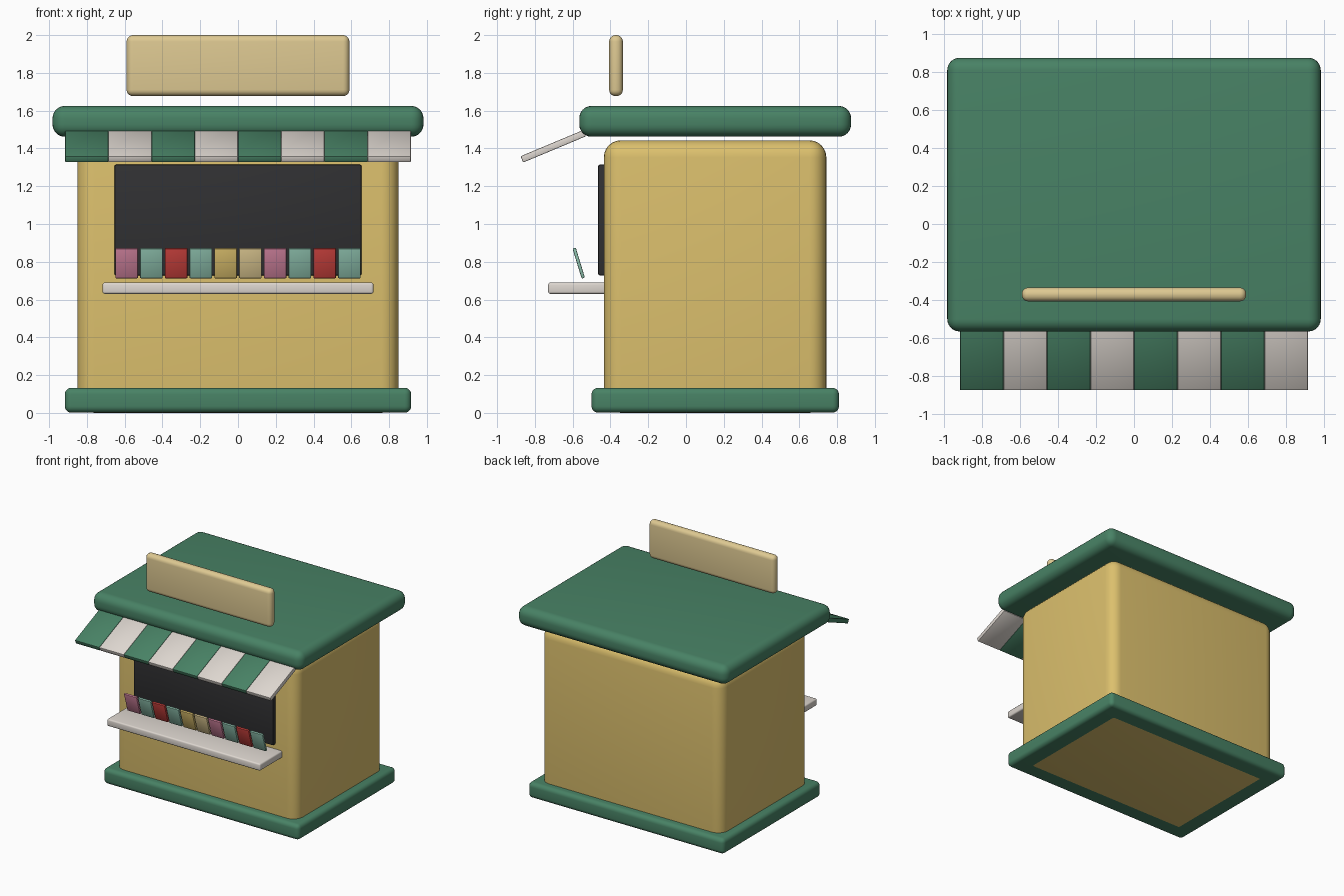
import bpy, bmesh, math
from mathutils import Matrix, Vector

if "Cube" in bpy.data.objects:
    bpy.data.objects.remove(bpy.data.objects["Cube"])


def srgb(r, g, b):
    def lin(c):
        c /= 255
        return c / 12.92 if c <= 0.04045 else ((c + 0.055) / 1.055) ** 2.4
    return (lin(r), lin(g), lin(b), 1)


def material(name, r, g, b):
    m = bpy.data.materials.new(name)
    m.diffuse_color = srgb(r, g, b)
    m.use_nodes = True
    m.node_tree.nodes["Principled BSDF"].inputs["Base Color"].default_value = m.diffuse_color
    return m


green = material("green", 72, 130, 101)
gold = material("gold", 220, 192, 109)
cream = material("cream", 222, 201, 146)
white = material("off_white", 222, 215, 208)
dark = material("charcoal", 48, 48, 50)
pink = material("pink", 205, 128, 155)
teal = material("teal", 140, 190, 171)
red = material("red", 202, 65, 61)


def box(name, lo, hi, mat, bevel, segments=5, tilt=0):
    """Rounded box between two corners, tilted about the x axis through its centre."""
    lo, hi = Vector(lo), Vector(hi)
    bm = bmesh.new()
    bmesh.ops.create_cube(bm, size=1, matrix=Matrix.Diagonal((*(hi - lo), 1)))
    bmesh.ops.bevel(bm, geom=bm.edges[:], offset=bevel, segments=segments,
                    profile=0.5, affect='EDGES')
    me = bpy.data.meshes.new(name)
    bm.to_mesh(me)
    bm.free()
    me.materials.append(mat)
    ob = bpy.data.objects.new(name, me)
    bpy.context.collection.objects.link(ob)
    ob.location = (lo + hi) / 2
    ob.rotation_euler.x = tilt
    bpy.ops.object.select_all(action='DESELECT')
    bpy.context.view_layer.objects.active = ob
    ob.select_set(True)
    bpy.ops.object.shade_smooth_by_angle(angle=math.radians(35))
    return ob


# Main building: plinth, walls, floating roof slab and sign board
box("base_plinth", (-0.917, -0.5, 0.001), (0.917, 0.81, 0.133), green, 0.035)
box("kiosk_body", (-0.85, -0.435, 0), (0.85, 0.743, 1.443), gold, 0.09, 6)
box("roof_slab", (-0.982, -0.565, 1.462), (0.982, 0.874, 1.625), green, 0.065, 6)
box("sign_board", (-0.59, -0.407, 1.677), (0.59, -0.334, 2.0), cream, 0.034)

# Serving window and counter
box("window_opening", (-0.655, -0.466, 0.727), (0.655, -0.40, 1.315), dark, 0.012, 2)
box("counter_shelf", (-0.717, -0.73, 0.63), (0.717, -0.40, 0.69), white, 0.012, 3)

# Striped awning sloping down to the front
slope = math.radians(22.7)
length, thick = 0.36, 0.036
cy = -0.869 + length / 2 * math.cos(slope)
cz = 1.342 + length / 2 * math.sin(slope)
pitch = 1.83 / 8
for i in range(8):
    x = -0.915 + i * pitch
    box(f"awning_stripe_{i + 1}", (x, cy - length / 2, cz - thick / 2),
        (x + pitch, cy + length / 2, cz + thick / 2),
        white if i % 2 else green, 0.005, 2, slope)

# Row of magazines leaning forward above the counter
covers = [pink, teal, red, teal, gold, cream, pink, teal, red, teal]
step = 0.131
for i, mat in enumerate(covers):
    x = (i - 4.5) * step
    box(f"magazine_{i + 1}", (x - 0.06, -0.577, 0.71), (x + 0.06, -0.559, 0.876),
        mat, 0.005, 2, math.radians(17))
